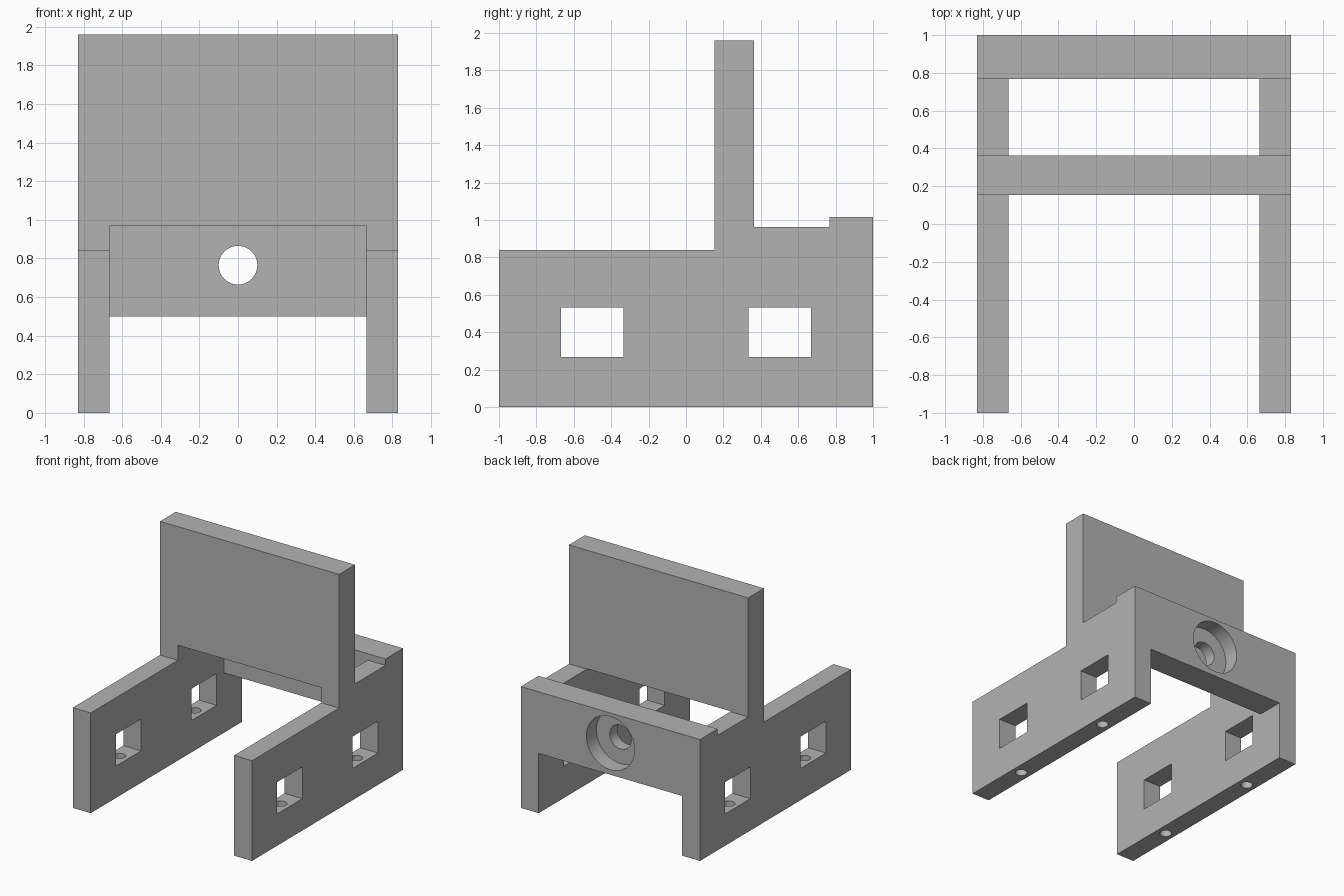
import bpy, bmesh, math
from mathutils import Vector

if "Cube" in bpy.data.objects:
    bpy.data.objects.remove(bpy.data.objects["Cube"])

HALF_W, INNER = 0.83, 0.665      # outer and inner half widths
PLATE_BOTTOM, BEAM_FRONT, BEAM_BOTTOM = 0.967, 0.767, 0.5

grey = bpy.data.materials.new("plain grey")
grey.use_nodes = True
grey.diffuse_color = (0.45, 0.45, 0.45, 1)
grey.node_tree.nodes["Principled BSDF"].inputs["Base Color"].default_value = grey.diffuse_color


def extrude_profile(name, points, half_width):
    """Extrude a y-z outline across x."""
    bm = bmesh.new()
    face = bm.faces.new([bm.verts.new((-half_width, y, z)) for y, z in points])
    moved = bmesh.ops.extrude_face_region(bm, geom=[face])["geom"]
    bmesh.ops.translate(bm, vec=(2 * half_width, 0, 0),
                        verts=[v for v in moved if isinstance(v, bmesh.types.BMVert)])
    bmesh.ops.recalc_face_normals(bm, faces=bm.faces)
    mesh = bpy.data.meshes.new(name)
    bm.to_mesh(mesh)
    bm.free()
    obj = bpy.data.objects.new(name, mesh)
    bpy.context.collection.objects.link(obj)
    return obj


def cut(target, cutter):
    cutter.hide_render = True
    mod = target.modifiers.new("cut", "BOOLEAN")
    mod.operation, mod.solver, mod.object = "DIFFERENCE", "EXACT", cutter
    bpy.context.view_layer.objects.active = target
    bpy.ops.object.modifier_apply(modifier=mod.name)
    bpy.data.objects.remove(cutter)


def box(half_width, y0, y1, z0, z1):
    return extrude_profile("cutter", [(y0, z0), (y1, z0), (y1, z1), (y0, z1)], half_width)


def rod(radius, start, end):
    start, end = Vector(start), Vector(end)
    axis = end - start
    bpy.ops.mesh.primitive_cylinder_add(vertices=64, radius=radius, depth=axis.length,
                                        location=(start + end) / 2,
                                        rotation=axis.to_track_quat("Z", "Y").to_euler())
    return bpy.context.object


# Body: stepped side outline with the upright plate and rear beam
bracket = extrude_profile("bracket", [
    (-1, 0), (1, 0), (1, 1.017), (BEAM_FRONT, 1.017), (BEAM_FRONT, 0.963),
    (0.363, 0.963), (0.363, 1.96), (0.153, 1.96), (0.153, 0.84), (-1, 0.84)], HALF_W)
bracket.data.materials.append(grey)

# Open middle between the side walls, under the plate and under the beam
cut(bracket, extrude_profile("cutter", [
    (-1.2, -0.2), (1.2, -0.2), (1.2, BEAM_BOTTOM), (BEAM_FRONT, BEAM_BOTTOM),
    (BEAM_FRONT, PLATE_BOTTOM), (-1.2, PLATE_BOTTOM)], INNER))

# Side windows, each with a screw hole up through the wall foot
for y in (-0.5, 0.5):
    cut(bracket, box(1, y - 0.167, y + 0.167, 0.267, 0.533))
    for side in (-1, 1):
        x = side * (HALF_W + INNER) / 2
        cut(bracket, rod(0.047, (x, y, -0.1), (x, y, 0.4)))

# Stepped hole through the rear beam
cut(bracket, rod(0.1, (0, 0.6, 0.765), (0, 1.2, 0.765)))
cut(bracket, rod(0.223, (0, 0.867, 0.765), (0, 1.2, 0.765)))

bpy.ops.object.select_all(action="DESELECT")
bracket.select_set(True)
bpy.context.view_layer.objects.active = bracket
bpy.ops.object.shade_smooth_by_angle(angle=math.radians(30))
